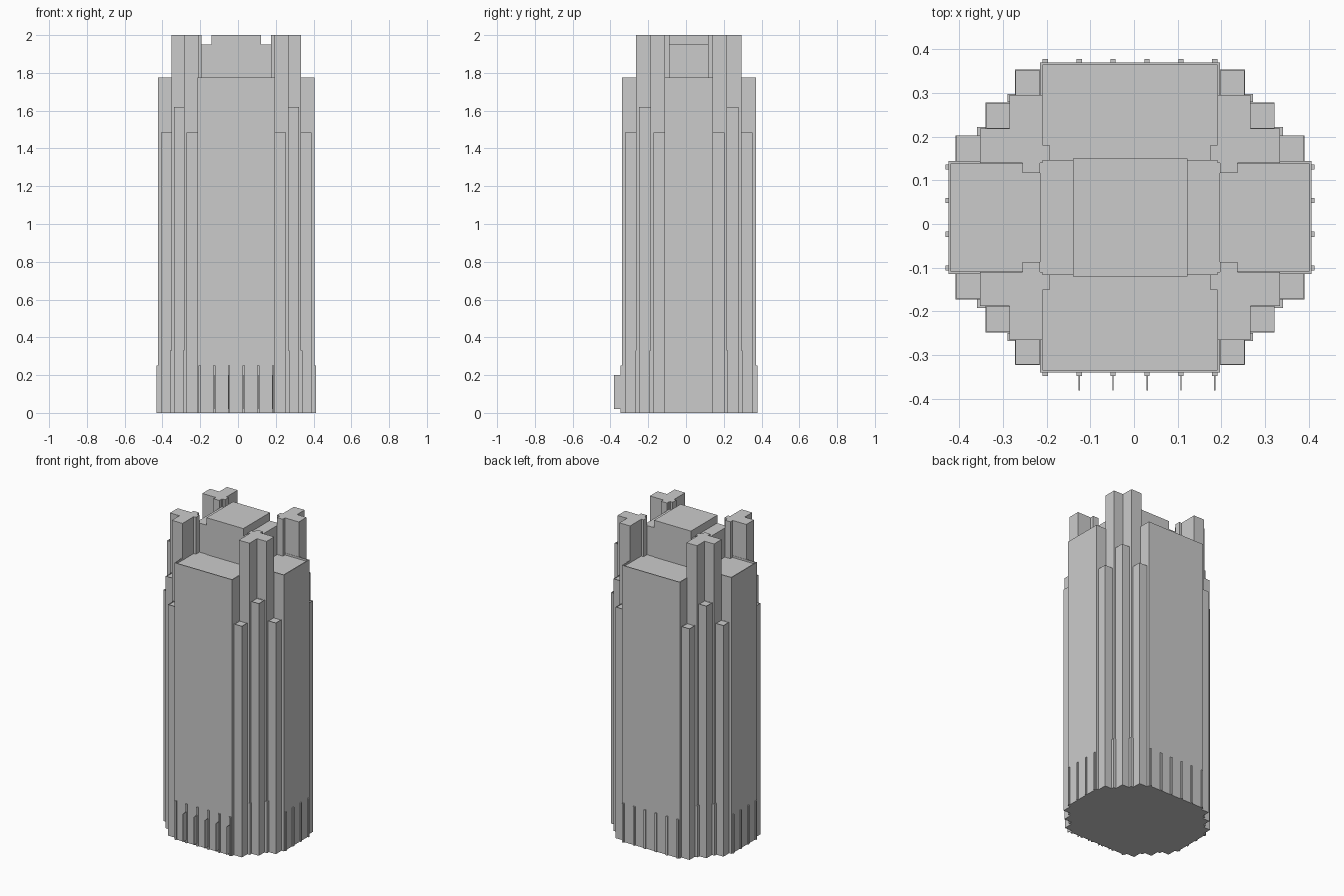
import bpy
import bmesh

if "Cube" in bpy.data.objects:
    bpy.data.objects.remove(bpy.data.objects["Cube"])

CX, CY = -0.009, 0.015      # centre of the symmetric tower plan
ROOF, TOP = 1.775, 2.0

stone = bpy.data.materials.new("pale_grey_stone")
stone.use_nodes = True
stone.diffuse_color = (0.6, 0.6, 0.6, 1)
stone.node_tree.nodes["Principled BSDF"].inputs["Base Color"].default_value = stone.diffuse_color


def add_box(bm, x0, x1, y0, y1, z0, z1, rim=0, sink=0):
    """Box around the plan centre; rim and sink cut a recessed roof."""
    verts = bmesh.ops.create_cube(bm, size=1)["verts"]
    for v in verts:
        v.co.x = CX + (x1 if v.co.x > 0 else x0)
        v.co.y = CY + (y1 if v.co.y > 0 else y0)
        v.co.z = z1 if v.co.z > 0 else z0
    if rim:
        roof = max({f for v in verts for f in v.link_faces},
                   key=lambda f: f.calc_center_median().z)
        bmesh.ops.inset_region(bm, faces=[roof], thickness=rim)
        floor = bmesh.ops.extrude_discrete_faces(bm, faces=[roof])["faces"][0]
        bmesh.ops.translate(bm, verts=floor.verts, vec=(0, 0, -sink))


def build(name, boxes, mirror=False, rim=0, sink=0):
    """One object from boxes, optionally repeated in all four corners."""
    bm = bmesh.new()
    signs = [(a, b) for a in (1, -1) for b in (1, -1)] if mirror else [(1, 1)]
    for sx, sy in signs:
        for x0, x1, y0, y1, z0, z1 in boxes:
            xs, ys = sorted((sx * x0, sx * x1)), sorted((sy * y0, sy * y1))
            add_box(bm, *xs, *ys, z0, z1, rim, sink)
    bmesh.ops.recalc_face_normals(bm, faces=bm.faces)
    mesh = bpy.data.meshes.new(name)
    bm.to_mesh(mesh)
    bm.free()
    mesh.materials.append(stone)
    obj = bpy.data.objects.new(name, mesh)
    bpy.context.collection.objects.link(obj)
    return obj


# Two crossing slabs with low parapets
build("long_slab", [(-0.206, 0.206, -0.355, 0.355, 0, ROOF)], rim=0.008, sink=0.012)
build("wide_slab", [(-0.415, 0.415, -0.129, 0.129, 0, ROOF)], rim=0.008, sink=0.012)

# Penthouse in the middle of the roof
build("roof_shoulder", [(-0.206, 0.206, -0.131, 0.131, ROOF - 0.03, 1.95)])
build("penthouse", [(-0.131, 0.131, -0.135, 0.135, ROOF - 0.03, TOP)])

# Stepped corner towers with short arms reaching over the roofs
build("corner_tower", [
    (0.2, 0.343, 0.125, 0.203, 0, TOP),
    (0.2, 0.276, 0.125, 0.28, 0, TOP),
    (0.206, 0.246, 0.102, 0.13, ROOF - 0.03, TOP),
    (0.184, 0.21, 0.13, 0.166, ROOF - 0.03, TOP),
], mirror=True)

# Square shafts standing in the corner steps
build("corner_shaft", [
    (0.205, 0.263, 0.278, 0.338, 0, 1.485),
    (0.274, 0.331, 0.202, 0.263, 0, 1.62),
    (0.341, 0.399, 0.127, 0.188, 0, 1.485),
], mirror=True, rim=0.003, sink=0.004)

# Slim pilasters around the foot
W = 0.006
long_side = [0.039 + 0.0775 * i for i in range(3)]
wide_side = [0.0385 + 0.077 * i for i in range(2)]
build("long_side_pilaster", [(x - W, x + W, 0.35, 0.363, 0, 0.25) for x in long_side], mirror=True)
build("wide_side_pilaster", [(0.41, 0.422, y - W, y + W, 0, 0.25) for y in wide_side], mirror=True)
build("step_pilaster", [
    (0.262, 0.281, 0.264, 0.283, 0, 0.33),
    (0.33, 0.35, 0.188, 0.207, 0, 0.33),
], mirror=True)

# Thin fins projecting from the front pilasters
build("front_fin", [(x - 0.0015, x + 0.0015, -0.396, -0.355, 0.02, 0.2)
                    for x in (-0.1165, -0.039, 0.039, 0.1165, 0.194)])
